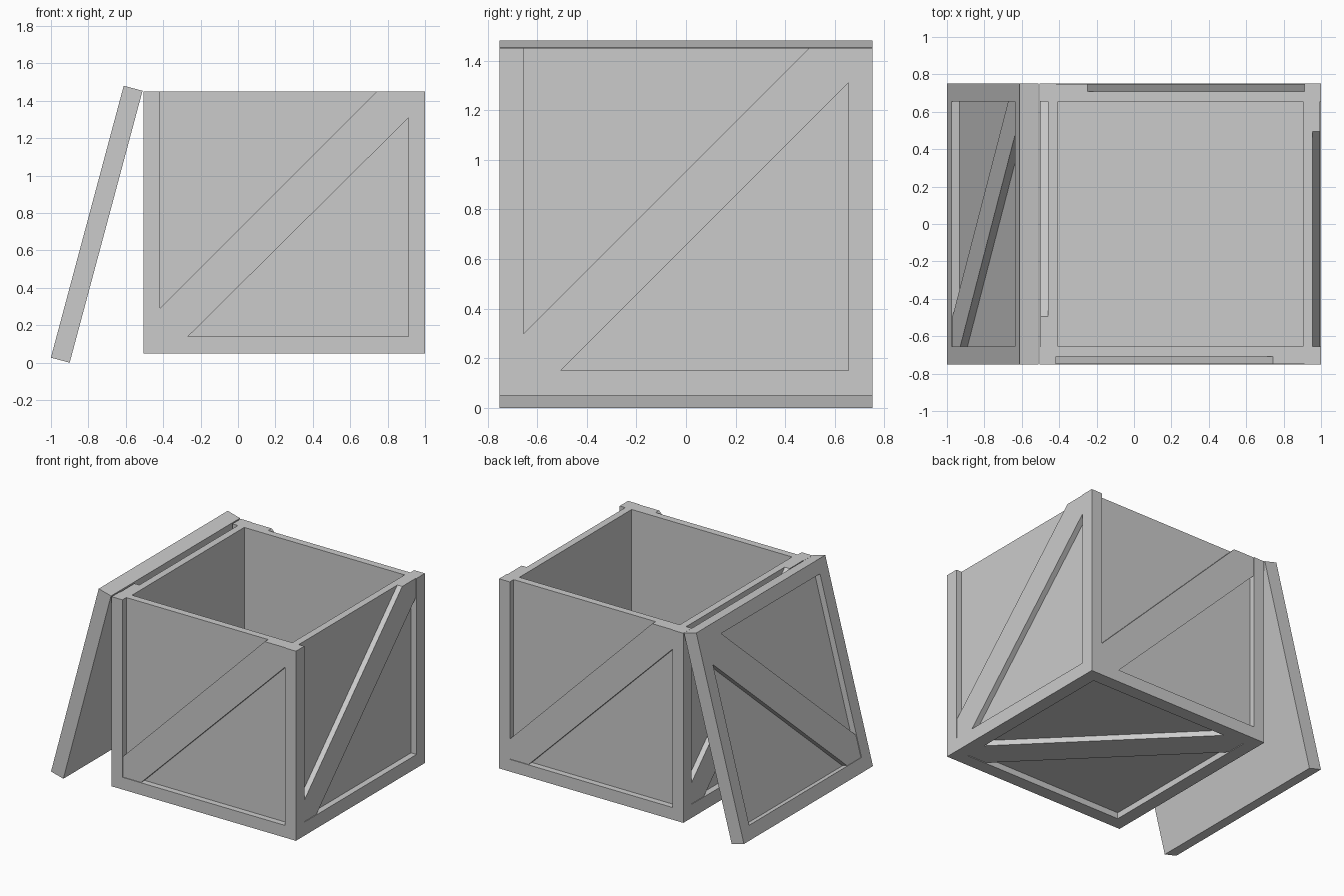
import bpy, bmesh
from math import radians
from mathutils import Matrix

if "Cube" in bpy.data.objects:
    bpy.data.objects.remove(bpy.data.objects["Cube"])

H = 0.7525        # half width of the crate
CX = 0.2475       # crate centre in x
Z0, Z1 = 0.05, 1.45
LIP, DEEP = 0.005, 0.045   # brace step and panel recess depths


def prism(bm, pts, m, w0, w1):
    """Extrude a 2D outline (counter-clockwise) from w0 to w1 in frame m."""
    lo = [bm.verts.new(m @ Matrix.Translation((u, v, w0)).translation) for u, v in pts]
    hi = [bm.verts.new(m @ Matrix.Translation((u, v, w1)).translation) for u, v in pts]
    bm.faces.new(lo[::-1])
    bm.faces.new(hi)
    n = len(pts)
    for i in range(n):
        j = (i + 1) % n
        bm.faces.new((lo[i], lo[j], hi[j], hi[i]))


def rect(u0, v0, u1, v1):
    return [(u0, v0), (u1, v0), (u1, v1), (u0, v1)]


def make(name, prisms):
    bm = bmesh.new()
    for p in prisms:
        prism(bm, *p)
    bmesh.ops.recalc_face_normals(bm, faces=bm.faces)
    me = bpy.data.meshes.new(name)
    bm.to_mesh(me)
    bm.free()
    ob = bpy.data.objects.new(name, me)
    bpy.context.collection.objects.link(ob)
    return ob


def cut(ob, prisms):
    cutter = make("cutter", prisms)
    mod = ob.modifiers.new("cut", 'BOOLEAN')
    mod.operation = 'DIFFERENCE'
    mod.solver = 'EXACT'
    mod.object = cutter
    bpy.context.view_layer.objects.active = ob
    bpy.ops.object.modifier_apply(modifier=mod.name)
    bpy.data.objects.remove(cutter)


def square_panel(m, face, a=0.655, g=0.16):
    """Cutters for a closed square frame with a diagonal brace."""
    shallow = [(rect(-a, -a, a, a), m, face - LIP, face + 0.05)]
    deep = [([(-a, -a + g), (a - g, a), (-a, a)], m, face - DEEP, face + 0.05),
            ([(-a + g, -a), (a, -a), (a, a - g)], m, face - DEEP, face + 0.05)]
    return shallow, deep


# crate body: solid block, hollowed out from the top
I = Matrix.Identity(4)
centre = Matrix.Translation((CX, 0, 0))
crate = make("crate_body", [(rect(-H, -H, H, H), centre, Z0, Z1)])
cut(crate, [(rect(-0.655, -0.655, 0.655, 0.655), centre, 0.15, 1.6)])

# four side panels, open at the top, plus the bottom panel
shallow, deep = [], []
for k in range(4):
    m = centre @ Matrix.Rotation(radians(90 * k), 4, 'Z') @ Matrix.Rotation(radians(90), 4, 'X')
    a, low = ((0.665, 0.14), (0.655, 0.15))[k % 2]
    t, up = 0.495, 1.6
    shallow.append((rect(-a, low, a, up), m, H - LIP, H + 0.05))
    deep.append(([(-a, low + 0.15), (t, Z1), (t, up), (-a, up)], m, H - DEEP, H + 0.05))
    deep.append(([(-a + 0.15, low), (a, low), (a, 1.31)], m, H - DEEP, H + 0.05))
under = Matrix.Translation((CX, 0, Z0)) @ Matrix.Rotation(radians(180), 4, 'X')
s, d = square_panel(under, 0.0)
cut(crate, shallow + s)
cut(crate, deep + d)

# lid: modelled flat, then leaned against the left side
T = 0.104
lid = make("leaning_lid", [(rect(-H, -H, H, H), I, 0, T)])
s, d = square_panel(I, T)
cut(lid, s)
cut(lid, d)
lid.data.transform(Matrix.Translation((-0.9, 0, 0))
                   @ Matrix.Rotation(radians(-75), 4, 'Y')
                   @ Matrix.Translation((H, 0, 0)))
